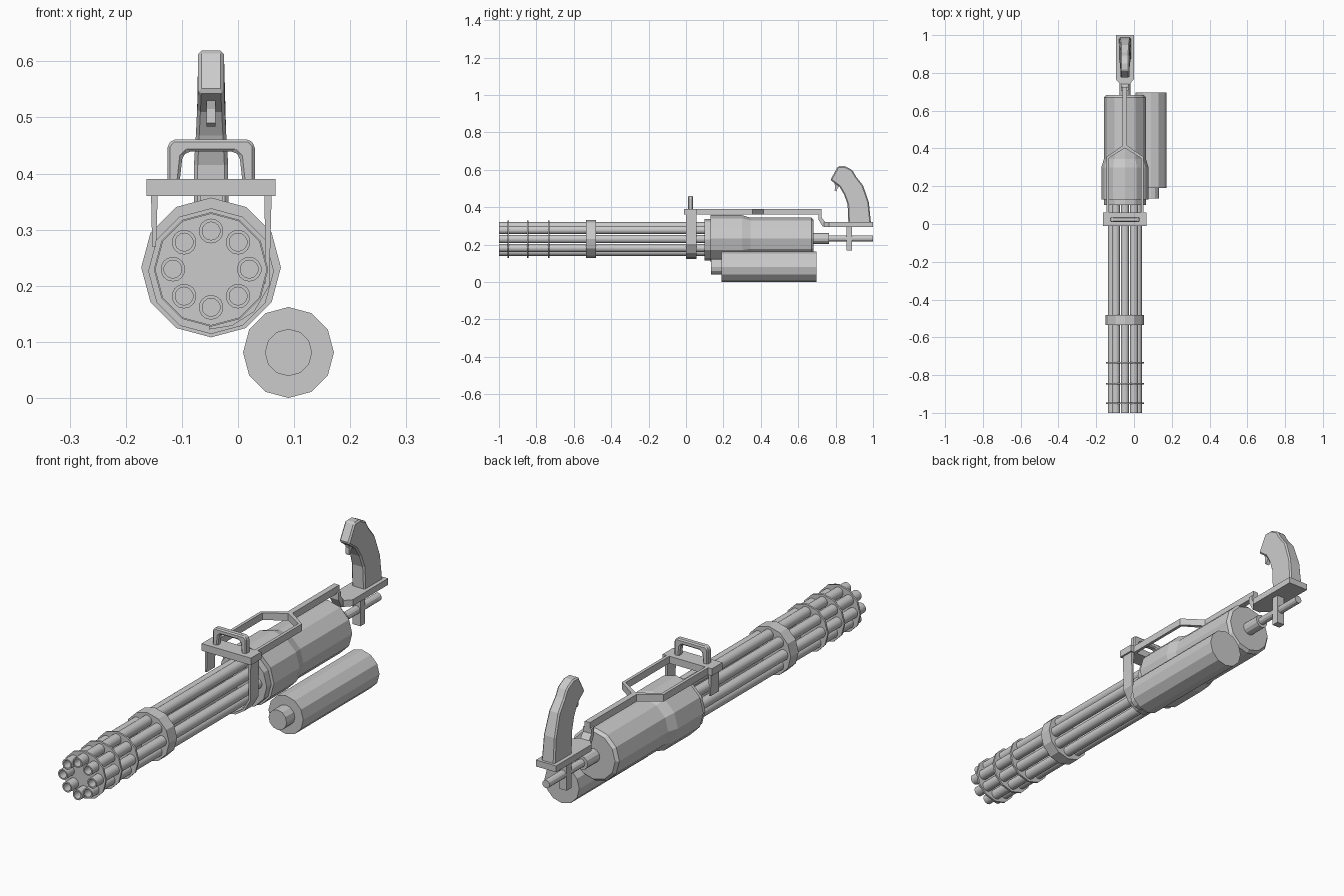
import bpy, bmesh, math

if "Cube" in bpy.data.objects:
    bpy.data.objects.remove(bpy.data.objects["Cube"])

CX, CZ = -0.048, 0.2325          # barrel axis


def finish(name, bm, bevel=0.0, smooth=False):
    bmesh.ops.recalc_face_normals(bm, faces=bm.faces)
    me = bpy.data.meshes.new(name)
    bm.to_mesh(me)
    bm.free()
    ob = bpy.data.objects.new(name, me)
    bpy.context.collection.objects.link(ob)
    if bevel:
        m = ob.modifiers.new("bevel", 'BEVEL')
        m.width, m.segments, m.limit_method = bevel, 1, 'ANGLE'
    if smooth:
        bpy.ops.object.select_all(action='DESELECT')
        ob.select_set(True)
        bpy.context.view_layer.objects.active = ob
        bpy.ops.object.shade_smooth_by_angle(angle=math.radians(40))
    return ob


def lathe(name, profile, cx=CX, cz=CZ, n=12, smooth=False):
    """Revolve (y, radius) pairs about an axis along y; both ends capped."""
    bm = bmesh.new()
    rings = []
    for y, r in profile:
        rings.append([bm.verts.new((cx + r * math.sin(2 * math.pi * i / n), y,
                                    cz + r * math.cos(2 * math.pi * i / n))) for i in range(n)])
    for a, b in zip(rings, rings[1:]):
        for i in range(n):
            j = (i + 1) % n
            bm.faces.new((a[i], a[j], b[j], b[i]))
    bm.faces.new(rings[0])
    bm.faces.new(rings[-1])
    return finish(name, bm, smooth=smooth)


def prism(name, pts, axis, lo, hi, bevel=0.0):
    """Extrude a 2D outline along an axis; lo/hi may be functions of the outline point."""
    def place(p, t):
        t = t(p) if callable(t) else t
        return {'x': (t, p[0], p[1]), 'y': (p[0], t, p[1]), 'z': (p[0], p[1], t)}[axis]
    bm = bmesh.new()
    a = [bm.verts.new(place(p, lo)) for p in pts]
    b = [bm.verts.new(place(p, hi)) for p in pts]
    bm.faces.new(a)
    bm.faces.new(b)
    for i in range(len(pts)):
        j = (i + 1) % len(pts)
        bm.faces.new((a[i], a[j], b[j], b[i]))
    return finish(name, bm, bevel)


def box(name, x0, x1, y0, y1, z0, z1, bevel=0.0):
    return prism(name, [(x0, y0), (x1, y0), (x1, y1), (x0, y1)], 'z', z0, z1, bevel)


def mirrored(half):
    """Close an outline from its right half, given as offsets from the axis."""
    return [(CX + x, v) for x, v in half] + [(CX - x, v) for x, v in reversed(half)]


# Eight hollow barrels
for k in range(8):
    a = k * math.pi / 4
    lathe(f"barrel_{k + 1}", [(-0.85, 0.016), (-1.0, 0.016), (-1.0, 0.022), (0.11, 0.022)],
          CX + 0.068 * math.sin(a), CZ - 0.003 + 0.068 * math.cos(a), 14, True)

# Spacer discs and mid clamp
for k, y in enumerate((-0.95, -0.845, -0.735)):
    lathe(f"spacer_disc_{k + 1}", [(y - 0.004, 0.1), (y + 0.004, 0.1)], cz=0.229)
lathe("barrel_clamp", [(-0.535, 0.102), (-0.482, 0.102)], cz=0.229)

# Motor housing, front flange, rear shaft
lathe("front_flange", [(0.1, 0.112), (0.135, 0.112)], cz=0.226)
lathe("motor_housing", [(0.13, 0.1245), (0.3, 0.1245), (0.345, 0.111),
                        (0.67, 0.111), (0.683, 0.1)])
lathe("shaft_collar", [(0.67, 0.029), (0.765, 0.029)])
lathe("rear_shaft", [(0.76, 0.017), (1.0, 0.017)])

# Side tank
lathe("side_tank", [(0.135, 0.042), (0.19, 0.042), (0.19, 0.081), (0.697, 0.081)], 0.09, 0.081)

# Front bracket: top plate, short leg and long leg wrapping under the barrels
box("bracket_plate", CX - 0.115, CX + 0.115, -0.01, 0.06, 0.36, 0.39)
prism("short_leg", [(-0.155, 0.365), (-0.143, 0.365), (-0.146, 0.27), (-0.153, 0.27)], 'y', 0.0, 0.055)
arc = [math.radians(d) for d in (15, -15, -45, -70, -92)]
outer = [(CX + 0.109 * math.cos(a), 0.231 + 0.109 * math.sin(a)) for a in arc]
inner = [(CX + 0.1 * math.cos(a), 0.231 + 0.1 * math.sin(a)) for a in reversed(arc)]
prism("long_leg", [(0.06, 0.365)] + outer + inner + [(0.047, 0.365)], 'y', 0.0, 0.055)

# Carry handle on the plate
prism("front_handle", mirrored([(0.056, 0.385), (0.051, 0.43), (0.042, 0.439)])[:3]
      + mirrored([(0.056, 0.385), (0.051, 0.43), (0.042, 0.439)])[3:]
      + mirrored([(0.078, 0.385), (0.078, 0.45), (0.068, 0.461)])[::-1][:3]
      + mirrored([(0.078, 0.385), (0.078, 0.45), (0.068, 0.461)])[:3][::-1], 'y', 0.01, 0.037, 0.005)

# Forked top rail running back to the grip
half = [(0.084, 0.05), (0.084, 0.35), (0.0, 0.402)]
rail = [(0.097, 0.05), (0.097, 0.356), (0.012, 0.415), (0.012, 0.725)]
loop = ([(CX + x, y) for x, y in rail] + [(CX - x, y) for x, y in reversed(rail)]
        + [(CX - x, y) for x, y in half] + [(CX + x, y) for x, y in half[1::-1]])
prism("top_rail", loop, 'z', 0.36, 0.39)
prism("rail_drop", [(0.708, 0.365), (0.725, 0.365), (0.725, 0.345), (0.742, 0.322), (0.77, 0.322),
                    (0.77, 0.296), (0.73, 0.296), (0.708, 0.335)], 'x', CX - 0.02, CX + 0.02)

# Rear plate and the post holding the shaft
prism("rear_plate", mirrored([(0.022, 0.738), (0.047, 0.765), (0.047, 1.0)]), 'z', 0.295, 0.322)
box("shaft_post", CX - 0.018, CX + 0.018, 0.857, 0.888, 0.167, 0.3)

# Pistol-style grip, wider at the base
grip = [(0.868, 0.315), (0.864, 0.415), (0.845, 0.468), (0.82, 0.51), (0.772, 0.546), (0.813, 0.619),
        (0.85, 0.619), (0.89, 0.598), (0.909, 0.564), (0.947, 0.516), (0.978, 0.425), (0.989, 0.315)]


def width(p):
    return 0.023 + 0.008 * min(1.0, max(0.0, (0.55 - p[1]) / 0.16))


prism("grip", grip, 'x', lambda p: CX - width(p), lambda p: CX + width(p), 0.006)

# Trigger
prism("trigger", [(0.79, 0.54), (0.825, 0.52), (0.81, 0.5), (0.803, 0.484), (0.795, 0.49), (0.797, 0.515)],
      'x', CX - 0.008, CX + 0.008)
